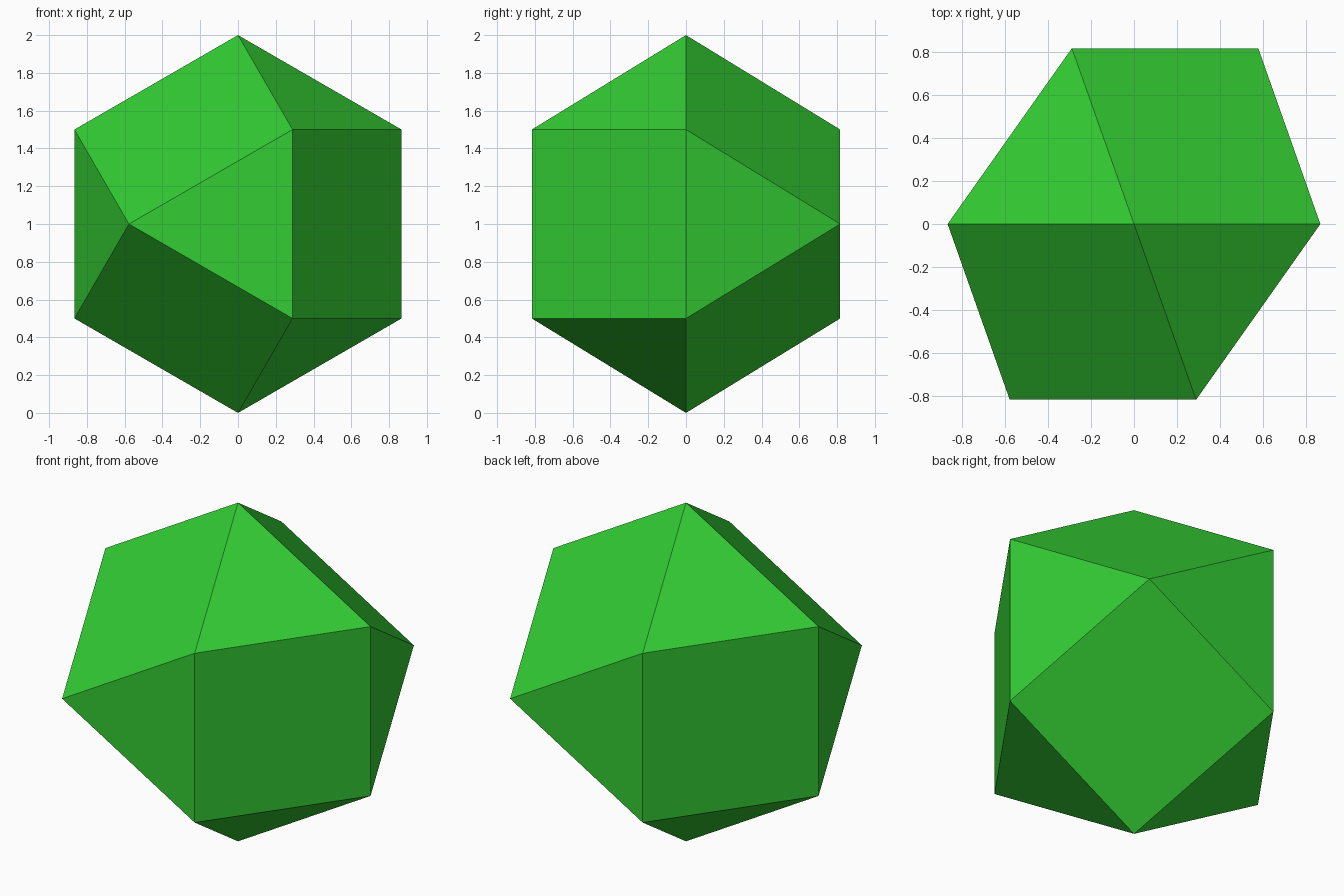
import bpy, bmesh
from math import sqrt
from mathutils import Vector

if "Cube" in bpy.data.objects:
    bpy.data.objects.remove(bpy.data.objects["Cube"])

# Cuboctahedron standing on one vertex: six vertices, each with its opposite
half = [
    (0, 0, 1),                                 # tip
    (sqrt(3) / 2, 0, 0.5),                     # upper ring
    (-sqrt(3) / 2, 0, 0.5),
    (sqrt(3) / 6, -sqrt(6) / 3, 0.5),
    (-sqrt(3) / 6, sqrt(6) / 3, 0.5),
    (sqrt(3) / 3, sqrt(6) / 3, 0),             # waist
]

bm = bmesh.new()
for p in half:
    for sign in (1, -1):
        bm.verts.new(sign * Vector(p) + Vector((0, 0, 1)))
bmesh.ops.convex_hull(bm, input=bm.verts[:])

# Merge coplanar triangles into the square faces
bmesh.ops.dissolve_limit(bm, angle_limit=0.02, verts=bm.verts[:], edges=bm.edges[:])
bmesh.ops.recalc_face_normals(bm, faces=bm.faces[:])

mesh = bpy.data.meshes.new("cuboctahedron")
bm.to_mesh(mesh)
bm.free()
solid = bpy.data.objects.new("cuboctahedron", mesh)
bpy.context.collection.objects.link(solid)

# Green finish
green = bpy.data.materials.new("green")
green.diffuse_color = (0.033, 0.604, 0.033, 1)
green.use_nodes = True
green.node_tree.nodes["Principled BSDF"].inputs["Base Color"].default_value = green.diffuse_color
mesh.materials.append(green)
